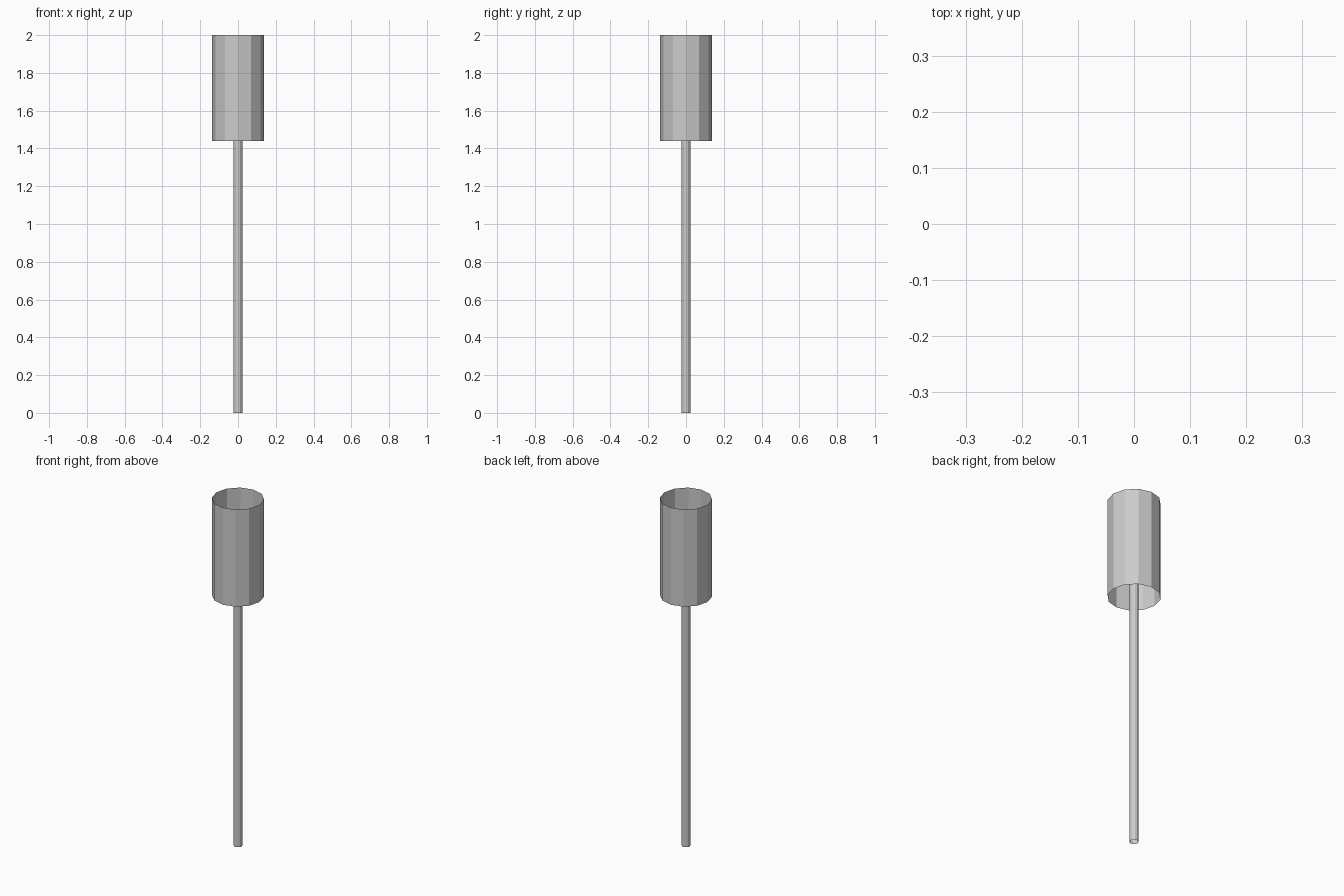
import bpy

if "Cube" in bpy.data.objects:
    bpy.data.objects.remove(bpy.data.objects["Cube"])


def open_tube(name, radius, bottom, top, sides):
    """Uncapped, flat-shaded vertical tube."""
    bpy.ops.mesh.primitive_cylinder_add(
        vertices=sides, radius=radius, depth=top - bottom,
        end_fill_type='NOTHING', location=(0, 0, (bottom + top) / 2))
    obj = bpy.context.object
    obj.name = name
    return obj


# Thin stem, running a little way up inside the head
open_tube("stem", 0.023, 0.0, 1.6, 12)

# Wide hollow head, open at both ends
open_tube("head", 0.137, 1.44, 2.0, 12)
